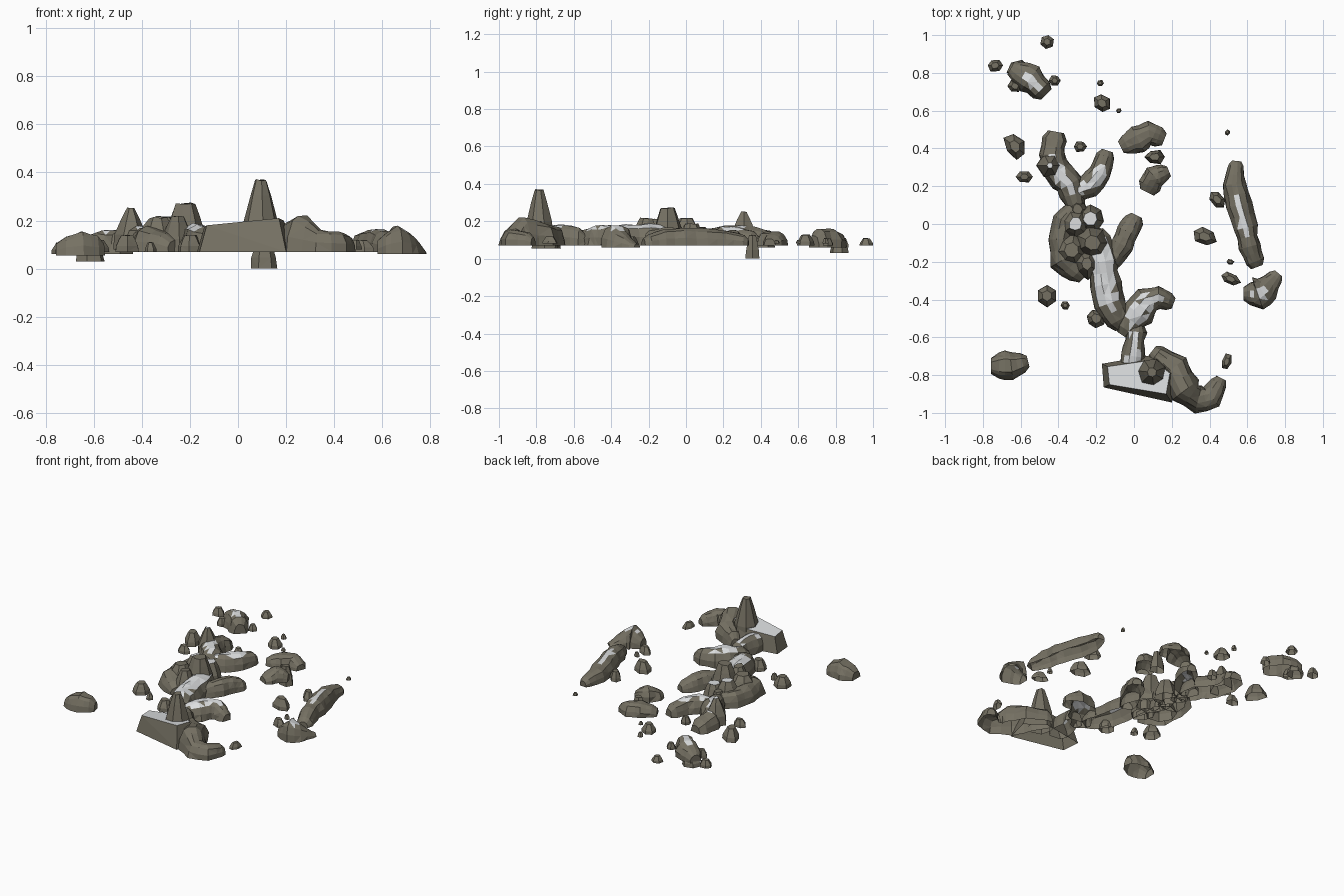
import bpy, bmesh, math, random
from mathutils import Vector, Matrix

random.seed(7)


def material(name, rgb):
    m = bpy.data.materials.new(name)
    m.diffuse_color = (*rgb, 1)
    return m


ROCK = material("brown grey rock", (0.18, 0.165, 0.125))
SNOW = material("pale snow", (0.72, 0.735, 0.745))


def finish(name, bm, snow_z):
    # shells are open underneath; snow lies on upward faces above a height
    bmesh.ops.recalc_face_normals(bm, faces=bm.faces)
    bm.normal_update()
    low = min(v.co.z for v in bm.verts)
    under = [f for f in bm.faces if all(v.co.z < low + 0.001 for v in f.verts)]
    bmesh.ops.delete(bm, geom=under, context='FACES')
    for f in bm.faces:
        if f.normal.z > 0.8 and f.calc_center_median().z > snow_z:
            f.material_index = 1
    me = bpy.data.meshes.new(name)
    bm.to_mesh(me)
    bm.free()
    me.materials.append(ROCK)
    me.materials.append(SNOW)
    bpy.context.collection.objects.link(bpy.data.objects.new(name, me))


def loft(name, rings, snow_z):
    bm = bmesh.new()
    vs = [[bm.verts.new(p) for p in r] for r in rings]
    n = len(vs[0])
    for a, b in zip(vs, vs[1:]):
        for i in range(n):
            j = (i + 1) % n
            bm.faces.new((a[i], a[j], b[j], b[i]))
    bm.faces.new(vs[0])
    bm.faces.new(vs[-1])
    quads = [f for f in bm.faces if len(f.verts) == 4 and random.random() < 0.5]
    bmesh.ops.triangulate(bm, faces=quads)
    finish(name, bm, snow_z)


def ridge(name, nodes, z0=0.07, snow_z=9, flat=0.28):
    """Rocky ridge swept along nodes (x, y, half width, top z)."""
    half = [(1, 0), (0.93, 0.42), (0.68, 0.82), (flat, 1)]
    section = [(-s, v) for s, v in half] + half[::-1]
    pts = [Vector(n[:2]) for n in nodes]

    def cap(p, q, node):
        e = p + (p - q).normalized() * node[2] * 0.6
        return (e.x, e.y, node[2] * 0.62, z0 + (node[3] - z0) * 0.62)

    mid = []
    for a, b in zip(nodes, nodes[1:]):  # lumps between the nodes
        k = random.uniform(0.84, 1.06)
        mid += [a, tuple((p + q) / 2 * (k if i == 2 else 1) for i, (p, q) in enumerate(zip(a, b)))]
    full = [cap(pts[0], pts[1], nodes[0])] + mid + [nodes[-1], cap(pts[-1], pts[-2], nodes[-1])]
    rings = []
    for i, (px, py, w, h) in enumerate(full):
        a, b = full[max(i - 1, 0)], full[min(i + 1, len(full) - 1)]
        t = Vector((b[0] - a[0], b[1] - a[1])).normalized()
        ring = []
        for s, v in section:
            k = w * s * random.uniform(0.92, 1.09)
            z = z0 + (h - z0) * v * (random.uniform(0.92, 1) if v else 0)
            ring.append((px + t.y * k, py - t.x * k, z))
        rings.append(ring)
    loft(name, rings, snow_z)


def rock(name, x, y, rx, ry, deg, z0, z1, top=0.5, n=7, snow_z=9):
    """Faceted tapering boulder with a small flat top."""
    levels = [(0, 1.02), (0.35, 0.95), (0.74, 0.4 + top * 0.55), (1, top)]
    rot = Matrix.Rotation(math.radians(deg), 2)
    jit = [random.uniform(0.86, 1.08) for _ in range(n)]
    rings = []
    for v, s in levels:
        ring = []
        for i in range(n):
            a = 2 * math.pi * i / n
            r = s * jit[i] * random.uniform(0.95, 1.04)
            p = rot @ Vector((rx * r * math.cos(a), ry * r * math.sin(a)))
            tilt = random.uniform(0.95, 1) if v == 1 else v
            ring.append((x + p.x, y + p.y, z0 + (z1 - z0) * tilt))
        rings.append(ring)
    loft(name, rings, snow_z)


# front block: sloping snow-topped slab with the tall peak
base = [(-0.16, -0.865), (0.2, -0.945), (0.24, -0.78), (0.12, -0.69), (-0.17, -0.74)]
top = [(-0.13, -0.85, 0.18), (0.17, -0.9, 0.21), (0.19, -0.79, 0.2), (0.1, -0.72, 0.19), (-0.14, -0.755, 0.175)]
loft("front_block", [[(*p, 0.07) for p in base], top], 0.15)
rock("main_peak", 0.095, -0.785, 0.085, 0.085, 20, 0.1, 0.375, 0.33, 7)

# southern ridges
ridge("south_east_ridge", [(0.12, -0.69, 0.05, 0.17), (0.21, -0.76, 0.085, 0.19), (0.27, -0.88, 0.085, 0.23),
                           (0.34, -0.93, 0.07, 0.165), (0.41, -0.915, 0.065, 0.155), (0.45, -0.84, 0.045, 0.14)])
ridge("south_neck", [(-0.01, -0.74, 0.065, 0.18), (0.0, -0.66, 0.06, 0.185), (0.01, -0.57, 0.06, 0.17)], snow_z=0.155)
ridge("south_hook", [(-0.04, -0.56, 0.06, 0.15), (0.02, -0.47, 0.085, 0.18), (0.07, -0.41, 0.075, 0.18),
                     (0.13, -0.39, 0.065, 0.17), (0.185, -0.41, 0.045, 0.14)], snow_z=0.155)

# central ridges and cluster
ridge("middle_ridge", [(-0.08, -0.51, 0.07, 0.15), (-0.13, -0.42, 0.08, 0.18), (-0.15, -0.32, 0.09, 0.185),
                       (-0.17, -0.2, 0.09, 0.19), (-0.2, -0.08, 0.08, 0.18)], snow_z=0.165, flat=0.2)
rock("middle_foot", -0.2, -0.5, 0.055, 0.05, 10, 0.07, 0.14)
ridge("middle_arm", [(-0.12, -0.2, 0.05, 0.15), (-0.06, -0.11, 0.065, 0.17), (-0.03, -0.04, 0.06, 0.165),
                     (0.0, 0.02, 0.05, 0.14)])
ridge("west_flank", [(-0.29, -0.25, 0.07, 0.15), (-0.36, -0.18, 0.09, 0.18), (-0.39, -0.08, 0.065, 0.17),
                     (-0.37, 0.02, 0.06, 0.17), (-0.32, 0.08, 0.045, 0.16)])
for i, (x, y, r, h, t) in enumerate([(-0.22, -0.1, 0.09, 0.275, 0.45), (-0.33, -0.14, 0.1, 0.215, 0.4),
                                     (-0.31, 0.0, 0.095, 0.22, 0.4), (-0.23, 0.03, 0.075, 0.19, 0.5),
                                     (-0.25, -0.21, 0.08, 0.22, 0.4), (-0.3, 0.08, 0.055, 0.17, 0.5)]):
    rock(f"central_crag_{i}", x, y, r, r, 30 * i, 0.07, h, t, 7, 0.17 if i in (2, 3) else 9)

# northern forked ridge
ridge("north_west_branch", [(-0.42, 0.45, 0.065, 0.15), (-0.435, 0.37, 0.07, 0.175), (-0.41, 0.28, 0.075, 0.185),
                            (-0.34, 0.21, 0.075, 0.18), (-0.31, 0.1, 0.05, 0.16)], snow_z=0.168, flat=0.25)
ridge("north_east_branch", [(-0.31, 0.17, 0.06, 0.16), (-0.24, 0.2, 0.065, 0.175), (-0.18, 0.27, 0.06, 0.17),
                            (-0.15, 0.36, 0.05, 0.15)], snow_z=0.155, flat=0.25)
rock("north_peak", -0.445, 0.31, 0.07, 0.075, 0, 0.08, 0.255, 0.22, 6, 0.2)

# outlying islands
ridge("north_arc", [(-0.04, 0.42, 0.055, 0.13), (0.02, 0.45, 0.075, 0.15), (0.08, 0.48, 0.065, 0.15),
                    (0.13, 0.46, 0.055, 0.13)])
ridge("small_arc", [(0.085, 0.2, 0.06, 0.13), (0.11, 0.25, 0.065, 0.16), (0.16, 0.27, 0.045, 0.14)])
ridge("east_island", [(0.54, 0.31, 0.04, 0.13), (0.53, 0.21, 0.062, 0.155), (0.555, 0.1, 0.068, 0.165),
                      (0.59, -0.02, 0.065, 0.17), (0.61, -0.12, 0.062, 0.16), (0.64, -0.2, 0.05, 0.13)],
      snow_z=0.158, flat=0.22)
ridge("south_east_island", [(0.615, -0.37, 0.06, 0.15), (0.655, -0.37, 0.095, 0.185), (0.7, -0.34, 0.07, 0.15),
                            (0.75, -0.28, 0.04, 0.09)], 0.06, 0.14)
ridge("north_island", [(-0.62, 0.81, 0.06, 0.14), (-0.55, 0.77, 0.08, 0.165), (-0.49, 0.71, 0.06, 0.165)], 0.06, 0.152)
ridge("south_west_island", [(-0.715, -0.75, 0.07, 0.135), (-0.65, -0.75, 0.075, 0.155), (-0.59, -0.735, 0.05, 0.14)],
      0.055, flat=0.45)

# scattered boulders: x, y, rx, ry, turn, bottom, top
BOULDERS = [
    (-0.46, 0.965, 0.036, 0.037, 20, 0.07, 0.11), (-0.735, 0.84, 0.045, 0.035, 0, 0.06, 0.11),
    (-0.61, 0.82, 0.06, 0.05, 15, 0.03, 0.1), (-0.63, 0.73, 0.04, 0.035, 0, 0.06, 0.11),
    (-0.42, 0.76, 0.03, 0.03, 0, 0.07, 0.11), (-0.17, 0.64, 0.045, 0.055, 30, 0.07, 0.13),
    (-0.18, 0.745, 0.02, 0.018, 0, 0.08, 0.11), (-0.08, 0.6, 0.016, 0.014, 0, 0.08, 0.1),
    (-0.63, 0.41, 0.055, 0.075, 30, 0.06, 0.14), (-0.58, 0.25, 0.045, 0.032, 0, 0.07, 0.12),
    (-0.285, 0.41, 0.035, 0.03, 0, 0.07, 0.12), (0.11, 0.355, 0.055, 0.04, 0, 0.0, 0.13),
    (0.495, 0.485, 0.018, 0.015, 40, 0.08, 0.1), (0.44, 0.13, 0.055, 0.035, -50, 0.07, 0.13),
    (0.375, -0.065, 0.07, 0.05, -25, 0.07, 0.14), (0.51, -0.2, 0.02, 0.016, 0, 0.08, 0.11),
    (0.51, -0.29, 0.055, 0.032, -20, 0.07, 0.12), (0.49, -0.73, 0.028, 0.045, -15, 0.08, 0.12),
    (-0.46, -0.38, 0.06, 0.06, -30, 0.07, 0.14), (-0.365, -0.43, 0.025, 0.025, 0, 0.07, 0.11),
]
for i, b in enumerate(BOULDERS):
    rock(f"boulder_{i}", *b, top=0.5, n=6)
